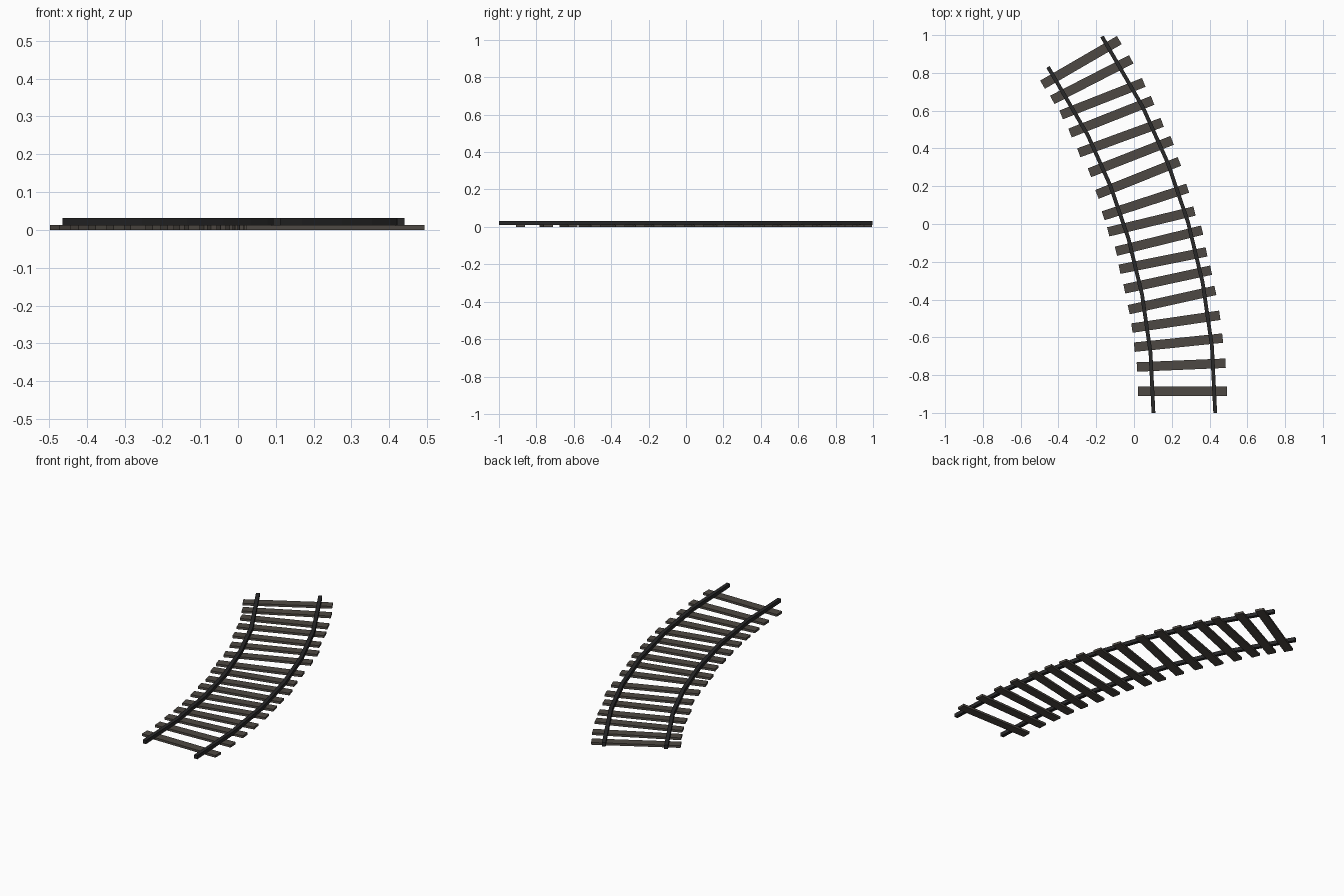
import bpy, bmesh, math
from mathutils import Matrix, Vector

if "Cube" in bpy.data.objects:
    bpy.data.objects.remove(bpy.data.objects["Cube"])


def material(name, colour):
    m = bpy.data.materials.new(name)
    m.diffuse_color = (*colour, 1)
    m.use_nodes = True
    m.node_tree.nodes["Principled BSDF"].inputs["Base Color"].default_value = m.diffuse_color
    return m


WOOD = material("weathered wood", (0.076, 0.066, 0.056))
STEEL = material("dark steel", (0.021, 0.021, 0.022))


def add_object(name, bm, mat):
    bmesh.ops.recalc_face_normals(bm, faces=bm.faces)
    me = bpy.data.meshes.new(name)
    bm.to_mesh(me)
    bm.free()
    me.materials.append(mat)
    ob = bpy.data.objects.new(name, me)
    bpy.context.collection.objects.link(ob)


# Sleepers: slightly uneven spacing, as (left end x, y, right end x, y)
SLEEPERS = [
    (.02, -.885, .495, -.885), (.015, -.757, .485, -.737), (.002, -.652, .469, -.604),
    (-.012, -.551, .455, -.483), (-.03, -.454, .433, -.351), (-.053, -.344, .41, -.244),
    (-.079, -.24, .386, -.147), (-.098, -.145, .363, -.032), (-.138, -.042, .322, .069),
    (-.165, .043, .286, .19), (-.2, .155, .244, .333), (-.239, .27, .205, .444),
    (-.295, .376, .152, .539), (-.34, .481, .1, .655), (-.387, .577, .053, .75),
    (-.435, .656, -.012, .873), (-.485, .737, -.077, .974),
]
LENGTH, WIDTH, HEIGHT = 0.47, 0.05, 0.013
for i, (x0, y0, x1, y1) in enumerate(SLEEPERS):
    bm = bmesh.new()
    place = (Matrix.Translation(((x0 + x1) / 2, (y0 + y1) / 2, HEIGHT / 2))
             @ Matrix.Rotation(math.atan2(y1 - y0, x1 - x0), 4, 'Z')
             @ Matrix.Diagonal((LENGTH, WIDTH, HEIGHT, 1)))
    bmesh.ops.create_cube(bm, size=1, matrix=place)
    add_object(f"sleeper_{i + 1:02d}", bm, WOOD)


# Rails: rectangular section swept along concentric faceted arcs
CENTRE = Vector((-3.18, -1.0))
BENDS = [0, 5.6, 11, 16.3, 21.5, 26.6]
HALF, BOTTOM, TOP = 0.01, 0.011, 0.032


def rail(name, radius, end_angle):
    angles = [math.radians(a) for a in BENDS + [end_angle]]
    pts = [CENTRE + radius * Vector((math.cos(a), math.sin(a))) for a in angles]
    bm = bmesh.new()
    rings = []
    for i, (p, a) in enumerate(zip(pts, angles)):
        if i == len(pts) - 1:                 # square cut to the last piece
            a = (a + angles[i - 1]) / 2
        side = HALF * Vector((math.cos(a), math.sin(a)))
        rings.append([bm.verts.new((p.x + s * side.x, p.y + s * side.y, z))
                      for s, z in ((-1, BOTTOM), (1, BOTTOM), (1, TOP), (-1, TOP))])
    for r0, r1 in zip(rings, rings[1:]):
        for k in range(4):
            bm.faces.new((r0[k], r0[(k + 1) % 4], r1[(k + 1) % 4], r1[k]))
    bm.faces.new(rings[0])
    bm.faces.new(rings[-1])
    add_object(name, bm, STEEL)


rail("inner_rail", 3.283, 33.9)
rail("outer_rail", 3.61, 33.5)
